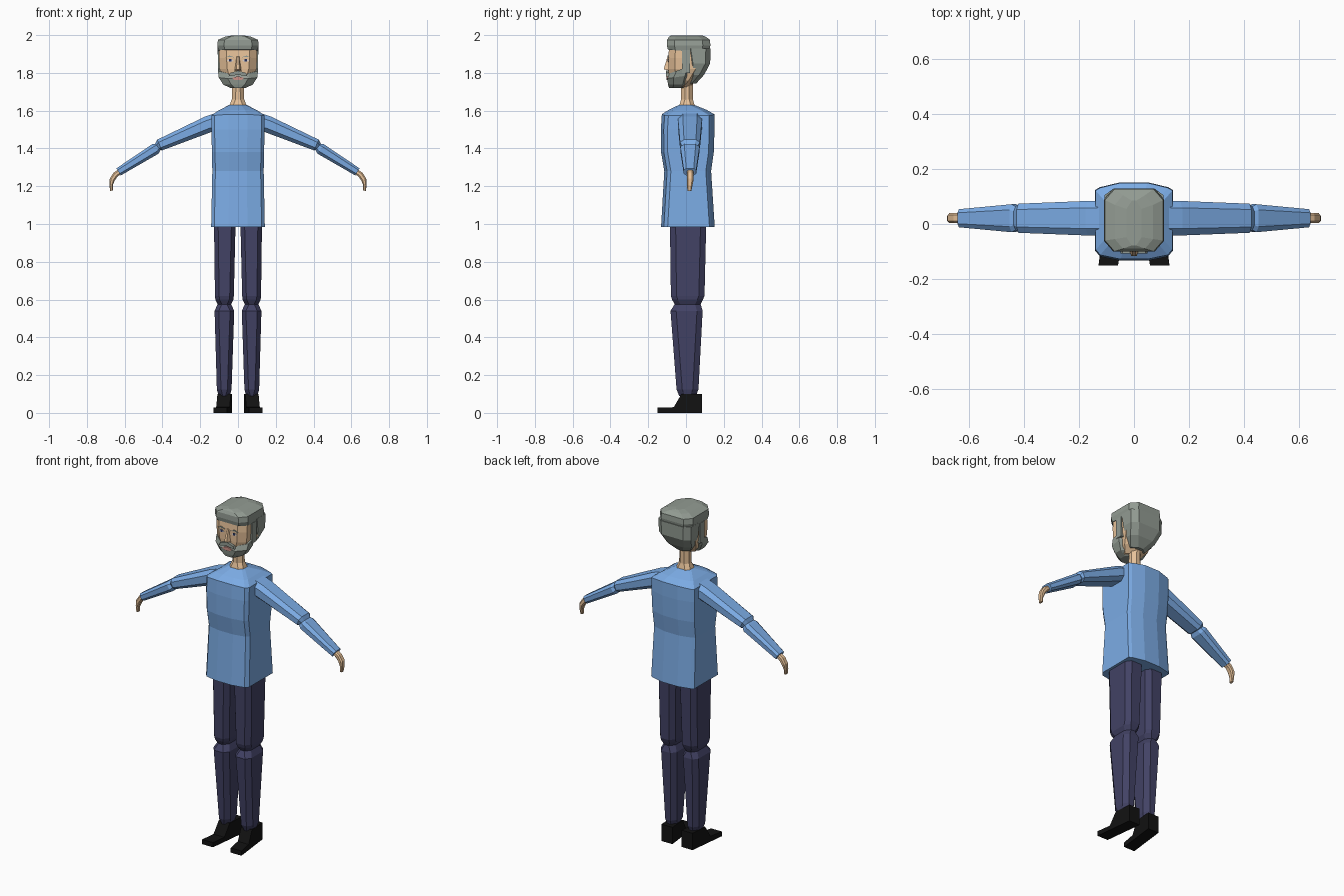
import bpy, bmesh
from mathutils import Vector


def material(name, r, g, b):
    m = bpy.data.materials.new(name)
    m.diffuse_color = (r, g, b, 1)
    return m


SHIRT = material("shirt_blue", 0.2, 0.41, 0.78)
NAVY = material("trouser_navy", 0.055, 0.055, 0.13)
HAIR = material("hair_grey", 0.29, 0.33, 0.29)
SKIN = material("skin", 0.8, 0.54, 0.32)
BLACK = material("shoe_black", 0.006, 0.006, 0.006)
LIPS = material("lips", 0.6, 0.28, 0.24)
WHITE = material("eye_white", 0.7, 0.7, 0.75)
IRIS = material("iris", 0.02, 0.03, 0.1)


def loft(name, rings, mat, mirror=False):
    """Skin a stack of equal-length point rings and cap both ends."""
    bm = bmesh.new()
    vs = [[bm.verts.new(p) for p in r] for r in rings]
    n = len(vs[0])
    for a, b in zip(vs, vs[1:]):
        for i in range(n):
            j = (i + 1) % n
            bm.faces.new((a[i], a[j], b[j], b[i]))
    bm.faces.new(vs[0])
    bm.faces.new(vs[-1])
    bmesh.ops.recalc_face_normals(bm, faces=bm.faces)
    me = bpy.data.meshes.new(name)
    bm.to_mesh(me)
    bm.free()
    me.materials.append(mat)
    ob = bpy.data.objects.new(name, me)
    bpy.context.collection.objects.link(ob)
    if mirror:
        ob.modifiers.new("mirror", "MIRROR").use_mirror_merge = False
    return ob


def octagon(z, x0, x1, y0, y1, cx=0.02, cy=0.02, slope=0.0):
    """Horizontal box section with cut corners; slope tilts it along y."""
    p = [(x0 + cx, y0), (x1 - cx, y0), (x1, y0 + cy), (x1, y1 - cy),
         (x1 - cx, y1), (x0 + cx, y1), (x0, y1 - cy), (x0, y0 + cy)]
    return [(x, y, z + slope * y) for x, y in p]


def tube(name, stations, mat):
    """Mirrored limb in the xz plane: stations are x, y, z, half width, half thickness."""
    rings = []
    for i, (x, y, z, w, t) in enumerate(stations):
        a, b = stations[max(i - 1, 0)], stations[min(i + 1, len(stations) - 1)]
        d = Vector((b[0] - a[0], 0, b[2] - a[2])).normalized()
        up = Vector((-d.z, 0, d.x))
        sec = [(-w, -.5*t), (-.6*w, -t), (.6*w, -t), (w, -.5*t),
               (w, .5*t), (.6*w, t), (-.6*w, t), (-w, .5*t)]
        rings.append([Vector((x, y, z)) + Vector((0, u, 0)) + up * v for u, v in sec])
    return loft(name, rings, mat, True)


def plate(name, outline, y0, y1, mat, mirror=False):
    """Extrude an xz outline along y."""
    return loft(name, [[(x, y, z) for x, z in outline] for y in (y0, y1)], mat, mirror)


# Pullover: bowed front and back, slightly waisted
def torso_ring(z, w, f, b, dz=0.0):
    half = [(.35*w, f, z + dz), (.88*w, f + .015, z), (w, f + .035, z),
            (w, b - .028, z), (.88*w, b - .018, z), (.35*w, b, z + dz)]
    return half + [(-x, y, q) for x, y, q in reversed(half)]


loft("pullover", [torso_ring(*r) for r in (
    (0.985, .142, -.132, .152), (1.28, .136, -.115, .133), (1.38, .138, -.132, .147),
    (1.50, .141, -.133, .151), (1.575, .14, -.128, .15, .006),
    (1.60, .105, -.092, .11, .004), (1.63, .047, -.038, .045))], SHIRT)
loft("neck", [octagon(1.61, -.052, .052, -.04, .05), octagon(1.66, -.033, .033, -.026, .037),
              octagon(1.77, -.03, .03, -.025, .036)], SKIN)

# Sleeves with pinched elbows, hands bent down
tube("sleeve", [(.10, .021, 1.545, .064, .046), (.16, .021, 1.527, .063, .044),
                (.415, .021, 1.418, .053, .031), (.424, .021, 1.408, .042, .022),
                (.438, .021, 1.397, .051, .030), (.632, .021, 1.276, .033, .022)], SHIRT)
tube("hand", [(.615, .022, 1.284, .016, .014), (.648, .022, 1.262, .018, .015),
              (.666, .022, 1.235, .018, .014), (.672, .02, 1.205, .014, .009),
              (.670, .018, 1.176, .011, .007)], SKIN)

# Trouser legs with pinched knees
loft("trouser_leg", [octagon(*r, .022, .03) for r in (
    (1.0, .013, .127, -.085, .107), (.62, .022, .122, -.08, .098),
    (.60, .024, .12, -.074, .09), (.575, .036, .108, -.06, .078),
    (.54, .02, .124, -.082, .088), (.125, .034, .112, -.05, .066),
    (.11, .038, .108, -.044, .06), (.09, .044, .102, -.036, .054))], NAVY, True)

# Shoes: side profile, toes splayed outward
shoe = [(-.152, 0), (-.152, .028), (-.065, .03), (-.024, .1), (.084, .1), (.084, 0)]
loft("shoe", [[(x - .16 * min(y, .02), y, z) for y, z in shoe] for x in (.034, .105)],
     BLACK, True)

# Head
loft("head", [octagon(*r, .04, .035) for r in (
    (1.725, -.05, .05, -.075, .02), (1.76, -.078, .078, -.088, .05),
    (1.82, -.097, .097, -.093, .085), (1.88, -.101, .101, -.094, .1),
    (1.93, -.1, .1, -.09, .1), (1.97, -.085, .085, -.075, .09))], SKIN)

# Hair: cap over the crown, then the tapering back
loft("hair_cap", [octagon(*r) for r in (
    (1.915, -.104, .104, -.096, .122, .035, .04, -.08),
    (1.945, -.11, .11, -.101, .129, .035, .04),
    (1.975, -.106, .106, -.1, .127, .035, .04),
    (1.991, -.07, .07, -.09, .105, .03, .035),
    (1.999, -.028, .028, -.078, .085, .02, .03))], HAIR)
loft("hair_back", [octagon(*r, .035, .025) for r in (
    (1.745, -.05, .05, .0, .055), (1.79, -.085, .085, .015, .096),
    (1.85, -.106, .106, .012, .128), (1.93, -.108, .108, .0, .13))], HAIR)

# Beard: chin wrap rising to the sideburns, with moustache
loft("beard", [octagon(*r) for r in (
    (1.72, -.04, .04, -.09, -.01, .022, .02),
    (1.738, -.078, .078, -.095, .012, .042, .03),
    (1.785, -.102, .102, -.1, .03, .048, .035, .15),
    (1.828, -.106, .106, -.086, .04, .05, .035, .35))], HAIR)
plate("sideburn", [(.09, 1.80), (.107, 1.80), (.107, 1.92), (.09, 1.92)], -.022, .02, HAIR, True)
plate("moustache", [(-.05, 1.782), (-.042, 1.80), (0, 1.812), (.042, 1.80),
                    (.05, 1.782), (0, 1.79)], -.107, -.07, HAIR)
plate("lips", [(-.032, 1.773), (0, 1.783), (.032, 1.773), (.018, 1.762), (-.018, 1.762)],
      -.104, -.08, LIPS)

# Nose wedge, eyes and brows
loft("nose", [[(-.02, -.085, 1.812), (.02, -.085, 1.812), (.01, -.117, 1.818), (-.01, -.117, 1.818)],
              [(-.018, -.085, 1.83), (.018, -.085, 1.83), (.007, -.115, 1.83), (-.007, -.115, 1.83)],
              [(-.01, -.085, 1.89), (.01, -.085, 1.89), (.005, -.098, 1.885), (-.005, -.098, 1.885)]],
     SKIN)
plate("eye", [(.024, 1.864), (.04, 1.875), (.06, 1.866), (.04, 1.858)], -.096, -.07, WHITE, True)
plate("iris", [(.035, 1.86), (.035, 1.873), (.048, 1.873), (.048, 1.86)], -.0975, -.07, IRIS, True)
plate("brow", [(.018, 1.882), (.045, 1.892), (.066, 1.882), (.045, 1.885)], -.099, -.07, HAIR, True)
